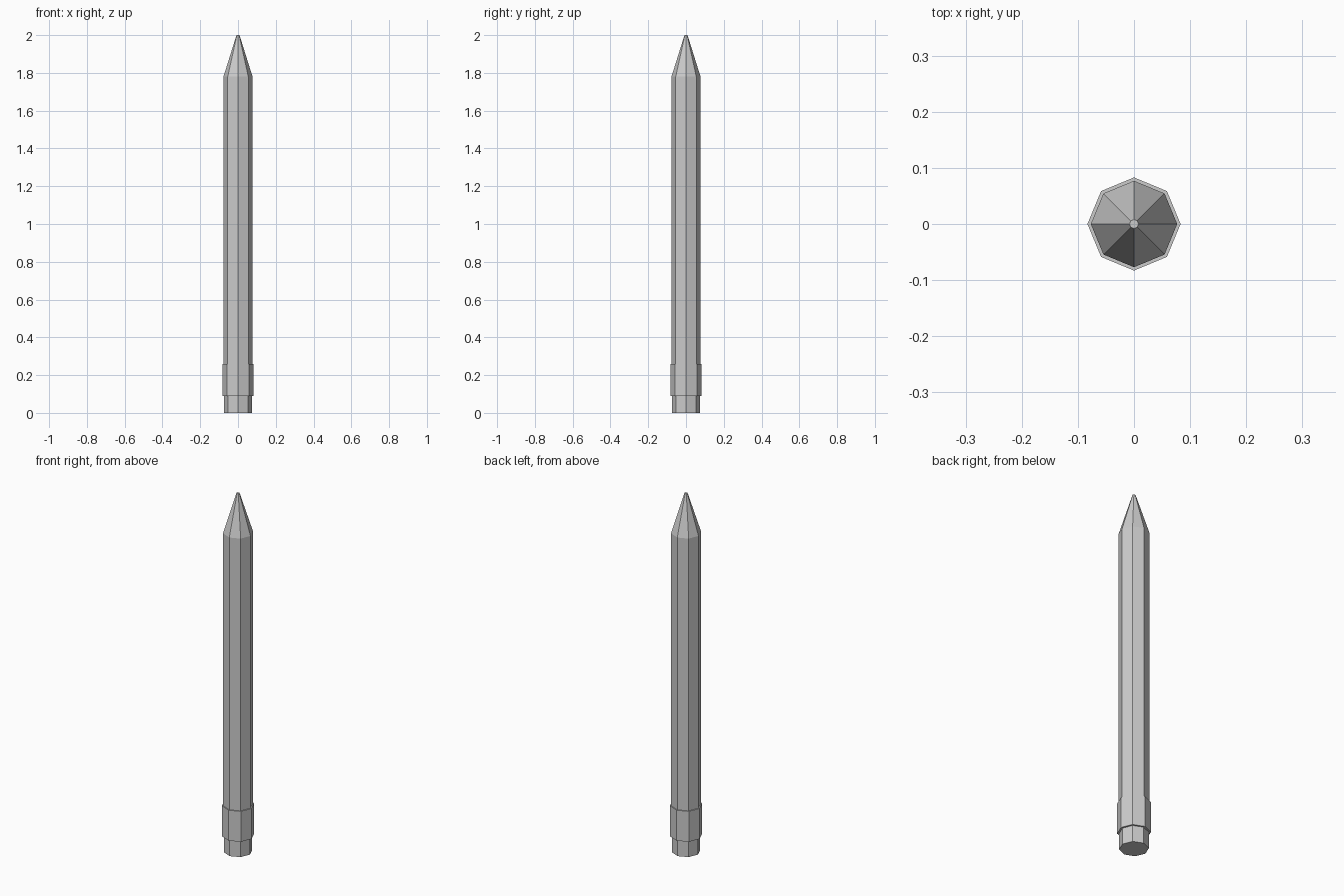
import bpy
import bmesh
from math import cos, sin, pi

if "Cube" in bpy.data.objects:
    bpy.data.objects.remove(bpy.data.objects["Cube"])

SIDES = 8


def lathe(name, profile, cap_bottom=False, cap_top=False):
    """Eight-sided flat-faced shell from (radius, height) points, bottom to top."""
    bm = bmesh.new()
    rings = [[bm.verts.new((r * cos(2 * pi * i / SIDES), r * sin(2 * pi * i / SIDES), z))
              for i in range(SIDES)] for r, z in profile]
    for low, high in zip(rings, rings[1:]):
        for i in range(SIDES):
            j = (i + 1) % SIDES
            bm.faces.new((low[i], low[j], high[j], high[i]))
    if cap_bottom:
        bm.faces.new(rings[0][::-1])
    if cap_top:
        bm.faces.new(rings[-1])
    mesh = bpy.data.meshes.new(name)
    bm.to_mesh(mesh)
    bm.free()
    obj = bpy.data.objects.new(name, mesh)
    bpy.context.collection.objects.link(obj)
    return obj


# Eraser stub at the base
lathe("eraser", [(0.073, 0), (0.073, 0.09)], cap_bottom=True)

# Wider collar with a step at each end
lathe("collar", [(0.073, 0.09), (0.083, 0.09), (0.083, 0.26), (0.077, 0.26)])

# Long shaft
lathe("shaft", [(0.077, 0.26), (0.077, 1.78)])

# Sharpened end with a small blunt tip
lathe("point", [(0.077, 1.78), (0.008, 2.0)], cap_top=True)
